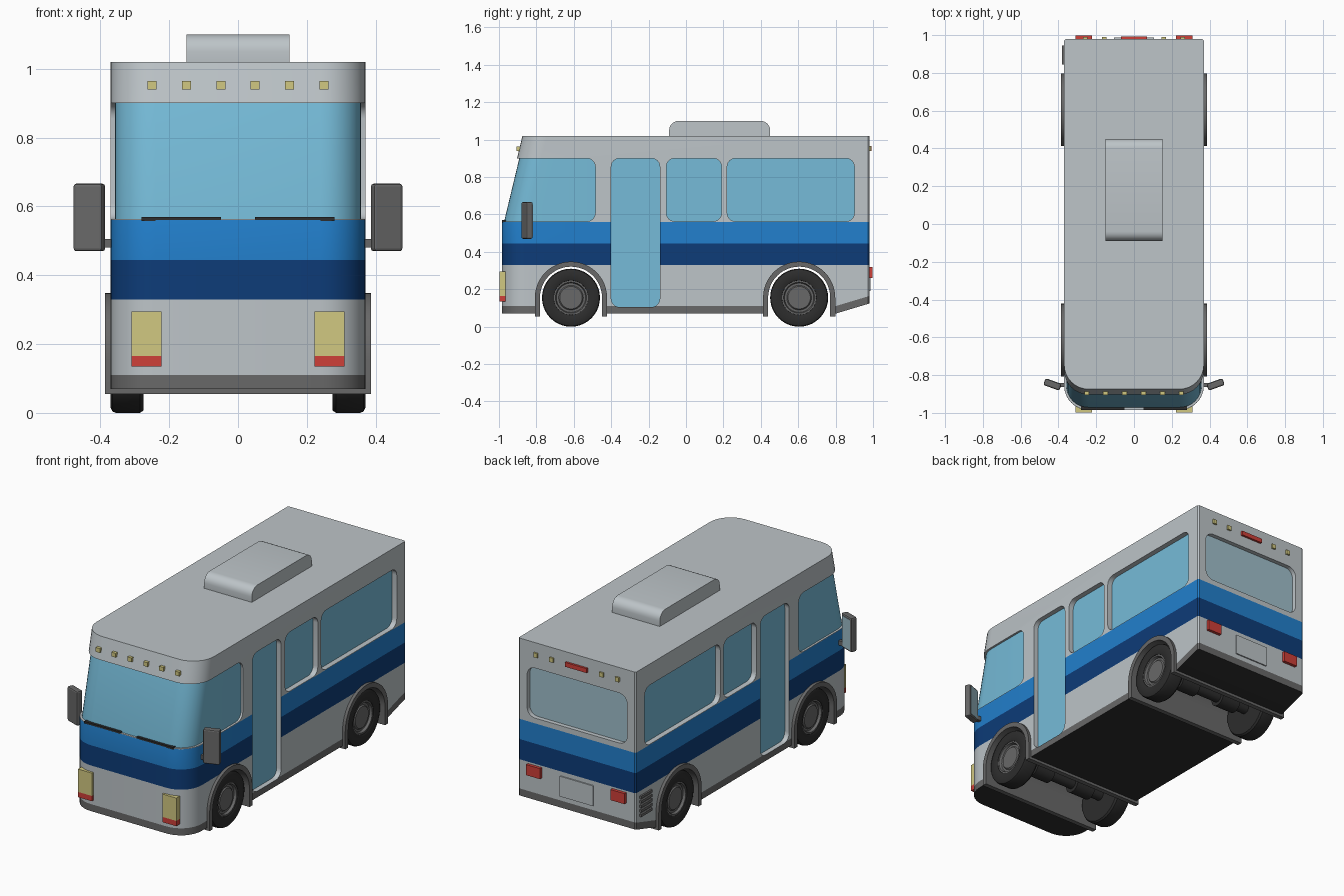
import bpy, bmesh
from math import sin, cos, pi, radians
from mathutils import Matrix

if "Cube" in bpy.data.objects:
    bpy.data.objects.remove(bpy.data.objects["Cube"])


def material(name, r, g, b):
    m = bpy.data.materials.new(name)
    m.use_nodes = True
    m.diffuse_color = (r, g, b, 1)
    m.node_tree.nodes["Principled BSDF"].inputs["Base Color"].default_value = (r, g, b, 1)
    return m


grey = material("body_grey", 0.51, 0.555, 0.58)
trim = material("trim_grey", 0.14, 0.14, 0.14)
navy = material("navy_stripe", 0.004, 0.045, 0.19)
blue = material("blue_stripe", 0.016, 0.215, 0.61)
black = material("black_rubber", 0.026, 0.026, 0.026)
glass = material("blue_glass", 0.18, 0.5, 0.69)
pale = material("pale_glass", 0.35, 0.52, 0.6)
yellow = material("lamp_yellow", 0.64, 0.58, 0.22)
red = material("lamp_red", 0.62, 0.05, 0.04)


# ---------- helpers ----------
def finish(name, bm, *mats):
    bmesh.ops.recalc_face_normals(bm, faces=bm.faces)
    mesh = bpy.data.meshes.new(name)
    bm.to_mesh(mesh)
    bm.free()
    ob = bpy.data.objects.new(name, mesh)
    bpy.context.collection.objects.link(ob)
    for m in mats:
        mesh.materials.append(m)
    return ob


def activate(ob):
    bpy.ops.object.select_all(action='DESELECT')
    ob.select_set(True)
    bpy.context.view_layer.objects.active = ob


def smooth(ob):
    activate(ob)
    bpy.ops.object.shade_smooth_by_angle(angle=radians(32))
    return ob


def cut(ob, cutter):
    mod = ob.modifiers.new("opening", 'BOOLEAN')
    mod.operation = 'DIFFERENCE'
    mod.solver = 'EXACT'
    mod.object = cutter
    activate(ob)
    bpy.ops.object.modifier_apply(modifier=mod.name)
    bpy.data.objects.remove(cutter)


def box(name, x, y, z, mat, bevel=0.0):
    """Box from (low, high) ranges."""
    bm = bmesh.new()
    bmesh.ops.create_cube(bm, size=1)
    for v in bm.verts:
        v.co = [(r[0] + r[1]) / 2 + c * (r[1] - r[0]) for c, r in zip(v.co, (x, y, z))]
    if bevel:
        bmesh.ops.bevel(bm, geom=bm.edges[:], offset=bevel, segments=2, affect='EDGES', profile=0.5)
    return finish(name, bm, mat)


def rounded(a0, a1, z0, z1, r, n=6):
    pts = []
    for k, (a, z) in enumerate([(a1 - r, z1 - r), (a0 + r, z1 - r), (a0 + r, z0 + r), (a1 - r, z0 + r)]):
        for i in range(n + 1):
            t = (k + i / n) * pi / 2
            pts.append((a + r * cos(t), z + r * sin(t)))
    return pts


def prism(name, pts, axis, lo, hi, *mats):
    """Extrude a (y, z) profile along x, or an (x, z) profile along y."""
    bm = bmesh.new()
    place = (lambda p, t: (t, p[0], p[1])) if axis == 'x' else (lambda p, t: (p[0], t, p[1]))
    a, b = [[bm.verts.new(place(p, t)) for p in pts] for t in (lo, hi)]
    bm.faces.new(a)
    bm.faces.new(b[::-1])
    for i in range(len(pts)):
        j = (i + 1) % len(pts)
        bm.faces.new((a[i], a[j], b[j], b[i]))
    return finish(name, bm, *mats)


def lathe(name, profile, location, mat, side=1):
    """Spin (radius, x) points about the x axis."""
    bm = bmesh.new()
    vs = [bm.verts.new((side * x, 0, r)) for r, x in profile]
    es = [bm.edges.new(e) for e in zip(vs, vs[1:])]
    bmesh.ops.spin(bm, geom=vs + es, cent=(0, 0, 0), axis=(1, 0, 0), angle=2 * pi, steps=40)
    bmesh.ops.remove_doubles(bm, verts=bm.verts, dist=0.0005)
    ob = finish(name, bm, mat)
    ob.location = location
    return smooth(ob)


def front_y(z):
    return -0.985 + max(0, z - 0.56) * 0.24


def hull(name, levels, inset, back, bands, *mats):
    """Stack rounded-front outlines; the lowest rear edge sweeps up."""
    bm = bmesh.new()
    half, r, loops = 0.37 - inset, 0.13 - inset, []
    knee = min(0.8, back - 0.05)
    for z in levels:
        f = front_y(z) + inset
        pts = [(half - r + r * sin(i * pi / 16), f + r - r * cos(i * pi / 16)) for i in range(9)]
        pts += [(half, knee), (half, back - 0.008), (half - 0.008, back)]
        pts += [(-x, y) for x, y in reversed(pts)]
        lift = 0.3 if z < 0.12 else 0
        loops.append([bm.verts.new((x, y, z + lift * max(0, y - 0.8))) for x, y in pts])
    n, k = len(loops[0]), 9
    for a, b, band in zip(loops, loops[1:], bands):
        for i in range(n):
            j = (i + 1) % n
            bm.faces.new((a[i], a[j], b[j], b[i])).material_index = band
    for loop, idx in ((loops[0][::-1], bands[-1]), (loops[-1], 0)):
        for part in (loop[:k + 1] + loop[n - 1 - k:], loop[k:n - k]):
            bm.faces.new(part).material_index = idx
    return finish(name, bm, *mats)


# ---------- body shell with stripes and openings ----------
body = hull("body", (0.07, 0.11, 0.33, 0.445, 0.56, 1.02), 0, 0.98,
            (1, 0, 2, 3, 0, 4), grey, trim, navy, blue, black)
low, top = 0.563, 0.9
for y0, y1, z0 in ((-1.3, -0.485, low), (-0.4, -0.14, 0.105), (-0.105, 0.19, low), (0.22, 0.9, low)):
    cut(body, prism("cutter", rounded(y0, y1, z0, top, 0.045), 'x', -0.6, 0.6))
cut(body, prism("cutter", rounded(-0.315, 0.315, 0.59, 0.875, 0.05), 'y', 0.94, 1.2))


def arch(r, bottom):
    return [(-r, bottom)] + [(-r * cos(i * pi / 24), 0.155 + r * sin(i * pi / 24)) for i in range(25)] + [(r, bottom)]


axles = {"front": -0.615, "rear": 0.605}
for y in axles.values():
    cut(body, prism("cutter", [(a + y, z) for a, z in arch(0.18, -0.2)], 'x', -0.6, 0.6))
smooth(body)

# ---------- glazing set behind the openings ----------
smooth(hull("cab_glass", (0.54, 0.56, 0.92), 0.012, -0.47, (0, 0, 0), glass))
box("side_window_glass", (-0.34, 0.34), (-0.2, 0.925), (0.54, 0.92), glass)
box("door_glass", (-0.342, 0.342), (-0.412, -0.13), (0.09, 0.92), glass)
box("rear_window_glass", (-0.33, 0.33), (0.915, 0.955), (0.57, 0.89), pale)

# ---------- roof unit ----------
smooth(prism("roof_unit", rounded(-0.09, 0.45, 0.96, 1.1, 0.05), 'x', -0.15, 0.15, grey))

# ---------- arches, axles and wheels ----------
tyre = [(0.085, 0.34), (0.092, 0.366), (0.1, 0.37), (0.14, 0.37), (0.151, 0.365),
        (0.155, 0.355), (0.155, 0.285), (0.148, 0.275), (0, 0.275)]
hub = [(0, 0.357), (0.06, 0.357), (0.066, 0.35), (0.078, 0.35), (0.083, 0.364), (0.092, 0.364), (0.092, 0.33)]
axle = [(0, -0.28), (0.03, -0.28), (0.03, -0.2), (0.05, -0.2), (0.05, -0.08), (0.03, -0.08)]
axle += [(r, -x) for r, x in reversed(axle)]
for end, y in axles.items():
    ring = arch(0.193, 0.055) + arch(0.166, 0.055)[::-1]
    smooth(prism(end + "_wheel_arch", [(a + y, z) for a, z in ring], 'x', -0.387, 0.387, trim))
    lathe(end + "_axle", axle, (0, y, 0.155), black)
    for label, s in (("left", 1), ("right", -1)):
        lathe(f"{end}_{label}_tyre", tyre, (0, y, 0.155), black, s)
        lathe(f"{end}_{label}_hub", hub, (0, y, 0.155), trim, s)


# ---------- paired parts ----------
def span(s, a, b):
    return tuple(sorted((s * a, s * b)))


for label, s in (("left", 1), ("right", -1)):
    lamp_x = span(s, 0.222, 0.31)
    box(label + "_headlight", lamp_x, (-0.998, -0.93), (0.165, 0.295), yellow)
    box(label + "_front_reflector", lamp_x, (-0.998, -0.93), (0.135, 0.165), red)
    box(label + "_tail_light", lamp_x, (0.97, 0.997), (0.26, 0.32), red)
    box(label + "_wiper", span(s, 0.05, 0.28), (-0.985, -0.96), (0.558, 0.57), black)
    box(label + "_mirror_arm", span(s, 0.33, 0.41), (-0.862, -0.842), (0.48, 0.505), trim)
    turn = Matrix.Translation((s * 0.432, -0.85, 0.568)) @ Matrix.Rotation(s * radians(20), 4, 'Z')
    box(label + "_mirror", (-0.045, 0.045), (-0.018, 0.018), (-0.098, 0.098), trim, 0.008).matrix_world = turn
    box(label + "_mirror_glass", (-0.035, 0.035), (0.016, 0.02), (-0.086, 0.086), pale).matrix_world = turn
    for x in (0.157, 0.257):
        box(label + "_rear_marker", (s * x - 0.012, s * x + 0.012), (0.97, 0.99), (0.94, 0.965), yellow)
    for x in (0.05, 0.15, 0.25):
        box(label + "_front_marker", (s * x - 0.013, s * x + 0.013), (-0.905, -0.86), (0.94, 0.964), yellow)

# ---------- rear details and side vent ----------
box("rear_brake_bar", (-0.068, 0.068), (0.97, 0.992), (0.94, 0.965), red)
box("rear_plate", (-0.105, 0.105), (0.975, 0.987), (0.19, 0.305), grey)
for i in range(5):
    z = 0.185 + i * 0.026
    box("vent_slat", (-0.38, -0.36), (0.845, 0.945), (z, z + 0.015), trim)
